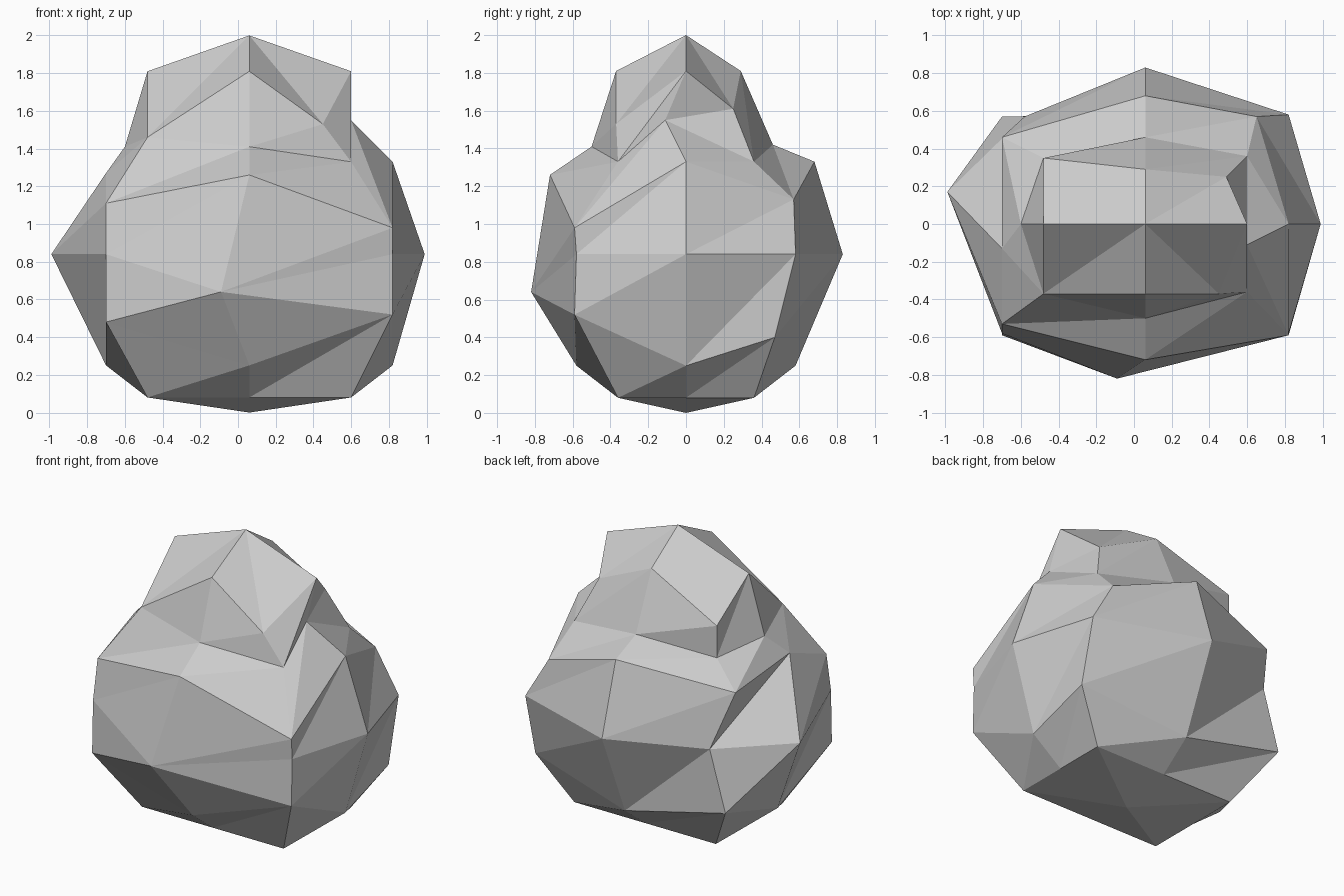
import bpy, bmesh

if "Cube" in bpy.data.objects:
    bpy.data.objects.remove(bpy.data.objects["Cube"])

CX = 0.06  # the boulder's vertical axis sits slightly right of centre


def oval(rx, ry, z, moved):
    """Eight points round the axis, anticlockwise from the right side.
    Odd points are the box-like corners; 'moved' holds the chipped points."""
    signs = [(1, 0), (1, 1), (0, 1), (-1, 1), (-1, 0), (-1, -1), (0, -1), (1, -1)]
    pts = [(CX + sx * rx, sy * ry, z) for sx, sy in signs]
    for i, p in moved.items():
        pts[i] = p
    return pts


# Rings from the crown down to the base
rings = [
    oval(0.54, 0.37, 1.81, {1: (0.49, 0.25, 1.61), 2: (CX, 0.29, 1.81),
                            3: (-0.48, 0.35, 1.58), 5: (-0.48, -0.37, 1.46),
                            7: (0.45, -0.37, 1.53)}),
    oval(0.54, 0.36, 1.33, {0: (0.60, -0.11, 1.55), 2: (CX, 0.46, 1.42),
                            3: (-0.48, 0.35, 1.36), 4: (-0.60, 0, 1.41),
                            5: (-0.48, -0.37, 1.46), 6: (CX, -0.50, 1.41)}),
    oval(0.76, 0.58, 1.33, {1: (0.65, 0.57, 1.13), 2: (CX, 0.68, 1.33),
                            3: (-0.70, 0.46, 1.22), 4: (-0.70, -0.13, 1.27),
                            5: (-0.70, -0.53, 1.11), 6: (CX, -0.72, 1.26),
                            7: (0.82, -0.59, 0.98)}),
    oval(0.76, 0.58, 0.84, {0: (0.99, 0, 0.84), 2: (CX, 0.83, 0.84),
                            3: (-0.58, 0.57, 0.84), 4: (-0.99, 0.17, 0.84),
                            6: (-0.09, -0.82, 0.64)}),
    oval(0.76, 0.58, 0.25, {1: (0.82, 0.47, 0.40), 3: (-0.70, 0.57, 0.43),
                            5: (-0.70, -0.59, 0.48), 7: (0.82, -0.59, 0.52)}),
    oval(0.54, 0.36, 0.08, {}),
]

bm = bmesh.new()
grid = [[bm.verts.new(p) for p in ring] for ring in rings]
crown = bm.verts.new((CX, 0, 2.0))
base = bm.verts.new((CX, 0, 0.0))

# Triangle fans close the crown and the base
for i in range(8):
    j = (i + 1) % 8
    bm.faces.new((crown, grid[0][i], grid[0][j]))
    bm.faces.new((base, grid[-1][j], grid[-1][i]))

# Bands of split quads between neighbouring rings
for r in range(len(grid) - 1):
    up, low = grid[r], grid[r + 1]
    for i in range(8):
        j = (i + 1) % 8
        if (r, i) == (3, 6):  # the front overhang folds the other way
            bm.faces.new((up[i], low[i], low[j]))
            bm.faces.new((up[i], low[j], up[j]))
        else:
            bm.faces.new((up[i], low[i], up[j]))
            bm.faces.new((low[i], low[j], up[j]))

bmesh.ops.remove_doubles(bm, verts=bm.verts[:], dist=0.001)
bmesh.ops.recalc_face_normals(bm, faces=bm.faces[:])

# Boulder object, flat shaded
mesh = bpy.data.meshes.new("boulder")
bm.to_mesh(mesh)
bm.free()
bpy.context.collection.objects.link(bpy.data.objects.new("boulder", mesh))
